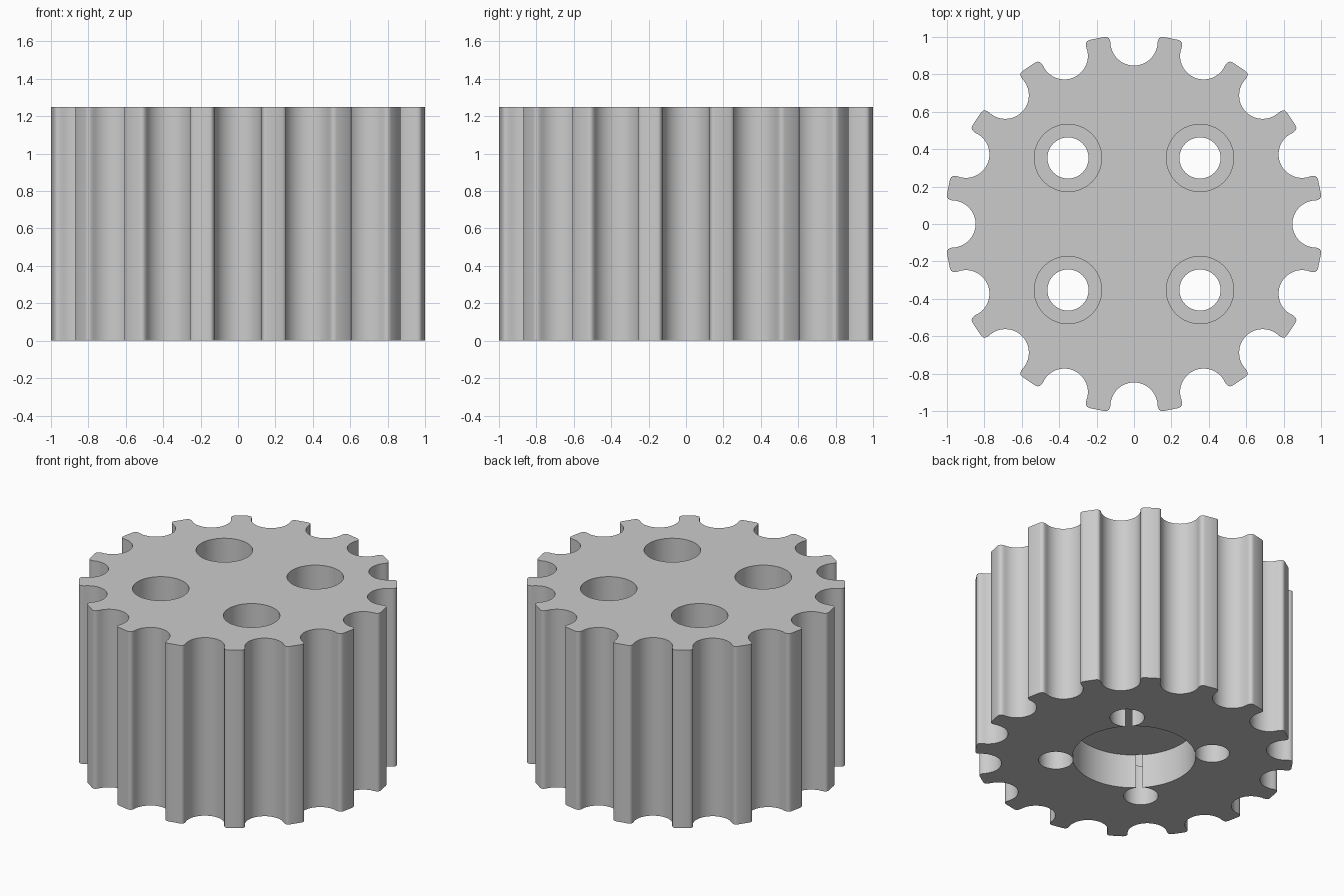
import bpy, math

if "Cube" in bpy.data.objects:
    bpy.data.objects.remove(bpy.data.objects["Cube"])

HEIGHT = 1.25
TEETH = 16

grey = bpy.data.materials.new("light_grey")
grey.diffuse_color = (0.6, 0.6, 0.6, 1)
grey.use_nodes = True
grey.node_tree.nodes["Principled BSDF"].inputs["Base Color"].default_value = grey.diffuse_color

# One groove pitch: right half from the groove floor out to the tooth tip
half = [(0.126 * math.sin(a), 0.973 - 0.126 * math.cos(a))
        for a in (math.radians(d) for d in range(0, 91, 9))]
half += [(0.129, 0.983), (0.134, 0.993), (0.143, 0.999), (0.157, 1.0)]
pitch = [(-x, y) for x, y in reversed(half[1:])] + half

# Repeat the pitch clockwise around the axis
outline = []
for i in range(TEETH):
    a = -2 * math.pi * i / TEETH
    c, s = math.cos(a), math.sin(a)
    outline += [(x * c - y * s, x * s + y * c) for x, y in pitch]

# Toothed body
n = len(outline)
verts = [(x, y, z) for z in (0, HEIGHT) for x, y in outline]
faces = [tuple(range(n)), tuple(reversed(range(n, 2 * n)))]
faces += [((i + 1) % n, i, i + n, (i + 1) % n + n) for i in range(n)]
mesh = bpy.data.meshes.new("toothed_hub")
mesh.from_pydata(verts, [], faces)
mesh.materials.append(grey)
hub = bpy.data.objects.new("toothed_hub", mesh)
bpy.context.collection.objects.link(hub)


def drill(x, y, radius, z0, z1, sides):
    """Cut a vertical round hole out of the hub."""
    bpy.ops.mesh.primitive_cylinder_add(vertices=sides, radius=radius, depth=z1 - z0,
                                        location=(x, y, (z0 + z1) / 2))
    cutter = bpy.context.object
    cutter.name = "hole_cutter"
    cutter.hide_render = True
    cutter.data.materials.append(grey)
    bpy.context.view_layer.objects.active = hub
    mod = hub.modifiers.new("drill", "BOOLEAN")
    mod.operation = "DIFFERENCE"
    mod.solver = "EXACT"
    mod.object = cutter
    bpy.ops.object.modifier_apply(modifier=mod.name)
    bpy.data.objects.remove(cutter)


# Make outward normals consistent before cutting
bpy.context.view_layer.objects.active = hub
hub.select_set(True)
bpy.ops.object.mode_set(mode="EDIT")
bpy.ops.mesh.select_all(action="SELECT")
bpy.ops.mesh.normals_make_consistent(inside=False)
bpy.ops.object.mode_set(mode="OBJECT")

# Blind centre bore in the underside
drill(0, 0, 0.392, -0.1, 0.24, 96)

# Four counterbored bolt holes
for sx in (-1, 1):
    for sy in (-1, 1):
        drill(0.353 * sx, 0.353 * sy, 0.11, -0.1, HEIGHT + 0.1, 48)
        drill(0.353 * sx, 0.353 * sy, 0.18, 0.285, HEIGHT + 0.1, 64)

# Smooth walls, sharp rims
bpy.ops.object.select_all(action="DESELECT")
hub.select_set(True)
bpy.context.view_layer.objects.active = hub
bpy.ops.object.shade_smooth_by_angle(angle=math.radians(35))
